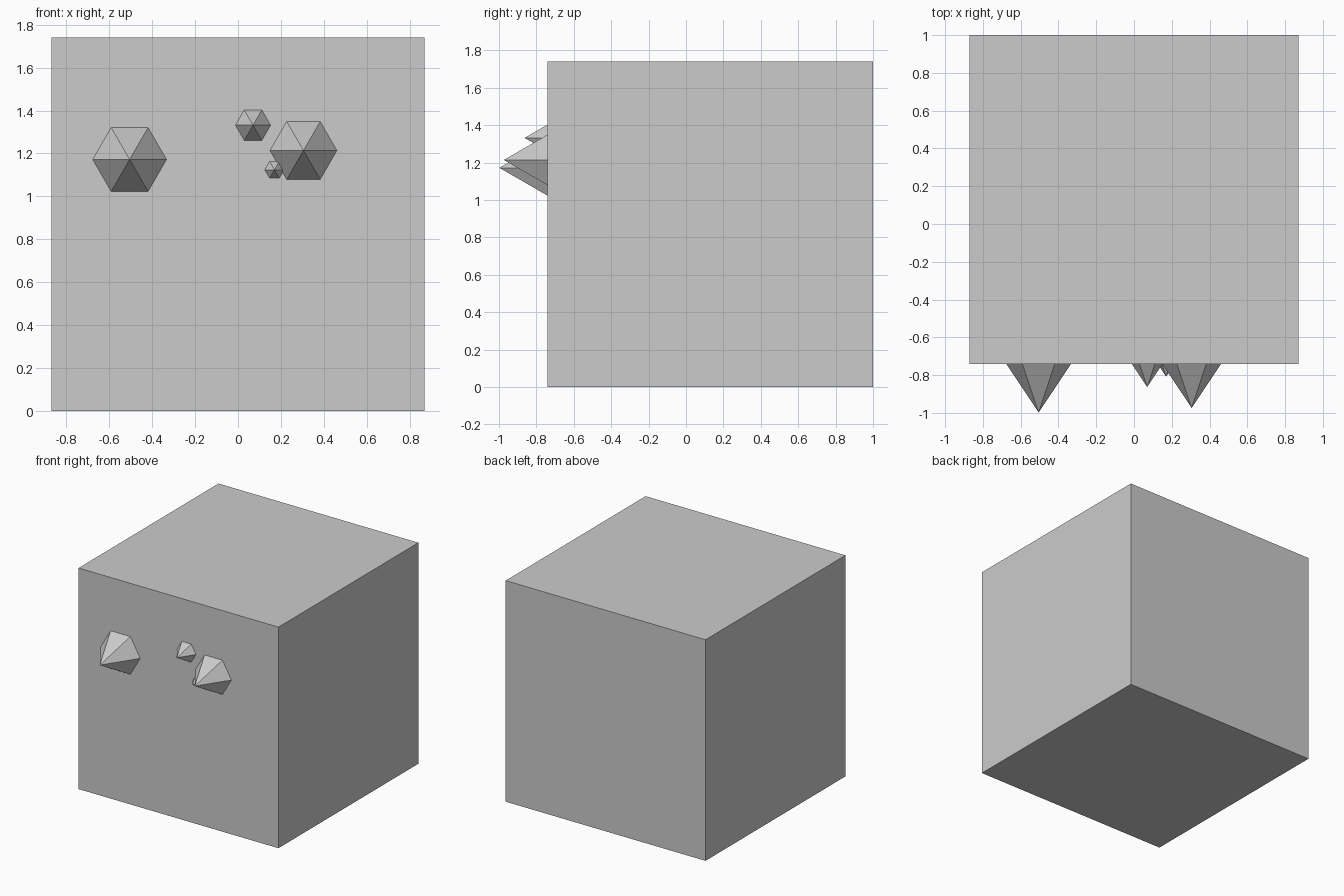
import bpy, bmesh
from mathutils import Matrix, Vector
from math import radians

if "Cube" in bpy.data.objects:
    bpy.data.objects.remove(bpy.data.objects["Cube"])

FRONT = -0.74   # y of the block's front face
SIZE = 1.74


def finish(name, bm):
    mesh = bpy.data.meshes.new(name)
    bm.to_mesh(mesh)
    bm.free()
    obj = bpy.data.objects.new(name, mesh)
    bpy.context.collection.objects.link(obj)
    return obj


def cube(name, size, centre, inward=False):
    bm = bmesh.new()
    bmesh.ops.create_cube(bm, size=size, matrix=Matrix.Translation(centre))
    if inward:
        bmesh.ops.reverse_faces(bm, faces=bm.faces[:])
    return finish(name, bm)


def spike(name, x, z, radius, height):
    # six-sided cone whose tip points to the front, corners left and right
    bm = bmesh.new()
    bmesh.ops.create_cone(bm, cap_ends=True, segments=6,
                          radius1=radius, radius2=0, depth=height)
    bmesh.ops.remove_doubles(bm, verts=bm.verts[:], dist=1e-5)
    # put one corner on local x, whatever the primitive's start angle
    base = max(bm.verts, key=lambda v: v.co.xy.length)
    turn = Matrix.Rotation(-Vector((1, 0)).angle_signed(base.co.xy) * -1, 4, 'Z')
    bm.transform(turn)
    bm.transform(Matrix.Translation((x, FRONT - height / 2, z))
                 @ Matrix.Rotation(radians(90), 4, 'X'))
    return finish(name, bm)


# main block
cube("block", SIZE, (0, FRONT + SIZE / 2, SIZE / 2))

# inner chamber, lying just under the back face
inner = SIZE * 0.9
cube("inner_chamber", inner, (0, 0.998 - inner / 2, SIZE / 2), inward=True)

# crystal spikes on the front: x, z, radius, height
spikes = [(-0.505, 1.172, 0.172, 0.258),
          (0.305, 1.214, 0.156, 0.234),
          (0.07, 1.332, 0.082, 0.123),
          (0.17, 1.124, 0.045, 0.068)]
for i, s in enumerate(spikes):
    spike(f"spike_{i + 1}", *s)
